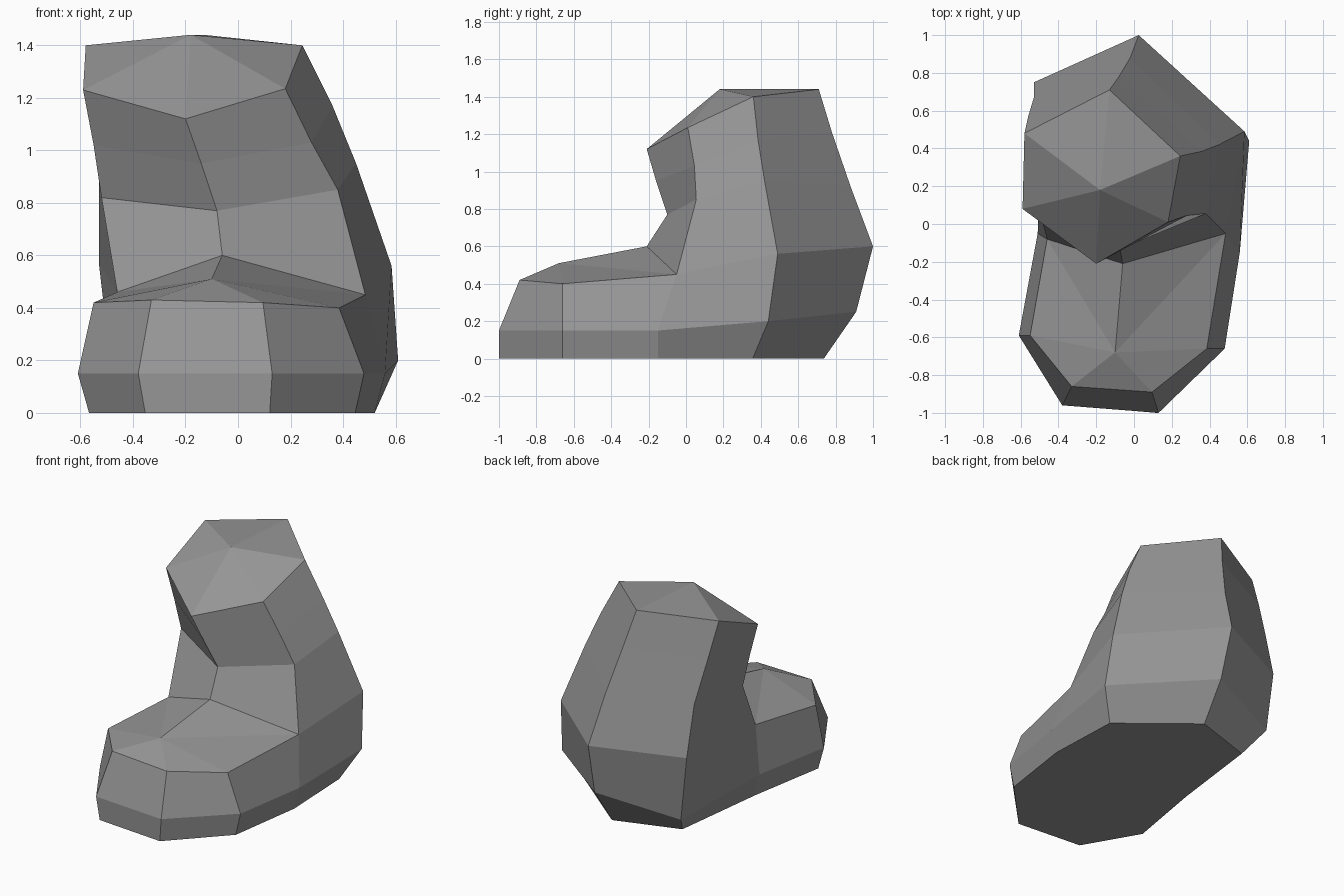
import bpy, bmesh

if "Cube" in bpy.data.objects:
    bpy.data.objects.remove(bpy.data.objects["Cube"])

bm = bmesh.new()


def loop(points):
    return [bm.verts.new(p) for p in points]


def bridge(upper, lower):
    n = len(upper)
    for i in range(n):
        j = (i + 1) % n
        bm.faces.new((upper[i], lower[i], lower[j], upper[j]))


def fan(tip, ring):
    for a, b in zip(ring, ring[1:]):
        bm.faces.new((tip, a, b))


# Leg cross-sections: front, front right, right, back, left, front left
leg_sections = [
    [(-.20, -.21, 1.12), (.18, .01, 1.235), (.245, .36, 1.40),
     (-.13, .71, 1.44), (-.58, .48, 1.40), (-.59, .08, 1.23)],
    [(-.14, -.16, .95), (.28, .045, 1.03), (.36, .385, 1.17),
     (-.08, .78, 1.21), (-.56, .57, 1.17), (-.55, .11, 1.02)],
    [(-.08, -.10, .77), (.38, .055, .85), (.45, .42, .95),
     (-.02, .88, .92), (-.53, .67, .90), (-.52, .14, .82)],
    [(-.06, -.21, .60), (.485, -.05, .45), (.585, .49, .56),
     (.025, 1.0, .60), (-.53, .75, .57), (-.46, -.08, .46)],
]
leg = [loop(s) for s in leg_sections]
for upper, lower in zip(leg, leg[1:]):
    bridge(upper, lower)

# Faceted cap on top of the leg
crown = bm.verts.new((-.18, .18, 1.44))
fan(crown, leg[0] + leg[0][:1])

# Top of the foot: a ridge running forward from the ankle
front, front_right, right, back, left, front_left = leg[-1]
ridge = bm.verts.new((-.10, -.68, .51))
toes = loop([(.385, -.66, .40), (.095, -.89, .42),
             (-.33, -.86, .43), (-.55, -.59, .42)])
fan(ridge, [front, front_left] + toes[::-1] + [front_right, front])

# Widest outline of the foot, then the sole tucked in under the heel
rim = [(.61, .44, .20), (.56, -.15, .15), (.48, -.66, .15),
       (.13, -1.0, .15), (-.38, -.96, .15), (-.61, -.59, .15),
       (-.51, -.05, .15), (-.48, .74, .14), (.04, .91, .25)]
sole = [(x * .82, y * .81, 0) if y > 0 else (x * .93, y, 0) for x, y, z in rim]
ankle_ring = [right, front_right] + toes + [front_left, left, back]
rim_ring, sole_ring = loop(rim), loop(sole)
bridge(ankle_ring, rim_ring)
bridge(rim_ring, sole_ring)
bm.faces.new(sole_ring)

bmesh.ops.recalc_face_normals(bm, faces=bm.faces)
mesh = bpy.data.meshes.new("foot_and_leg")
bm.to_mesh(mesh)
bm.free()

# Dark grey surface
grey = bpy.data.materials.new("dark_grey")
grey.diffuse_color = (.3, .3, .3, 1)
grey.use_nodes = True
grey.node_tree.nodes["Principled BSDF"].inputs["Base Color"].default_value = grey.diffuse_color
mesh.materials.append(grey)
bpy.context.collection.objects.link(bpy.data.objects.new("foot_and_leg", mesh))
